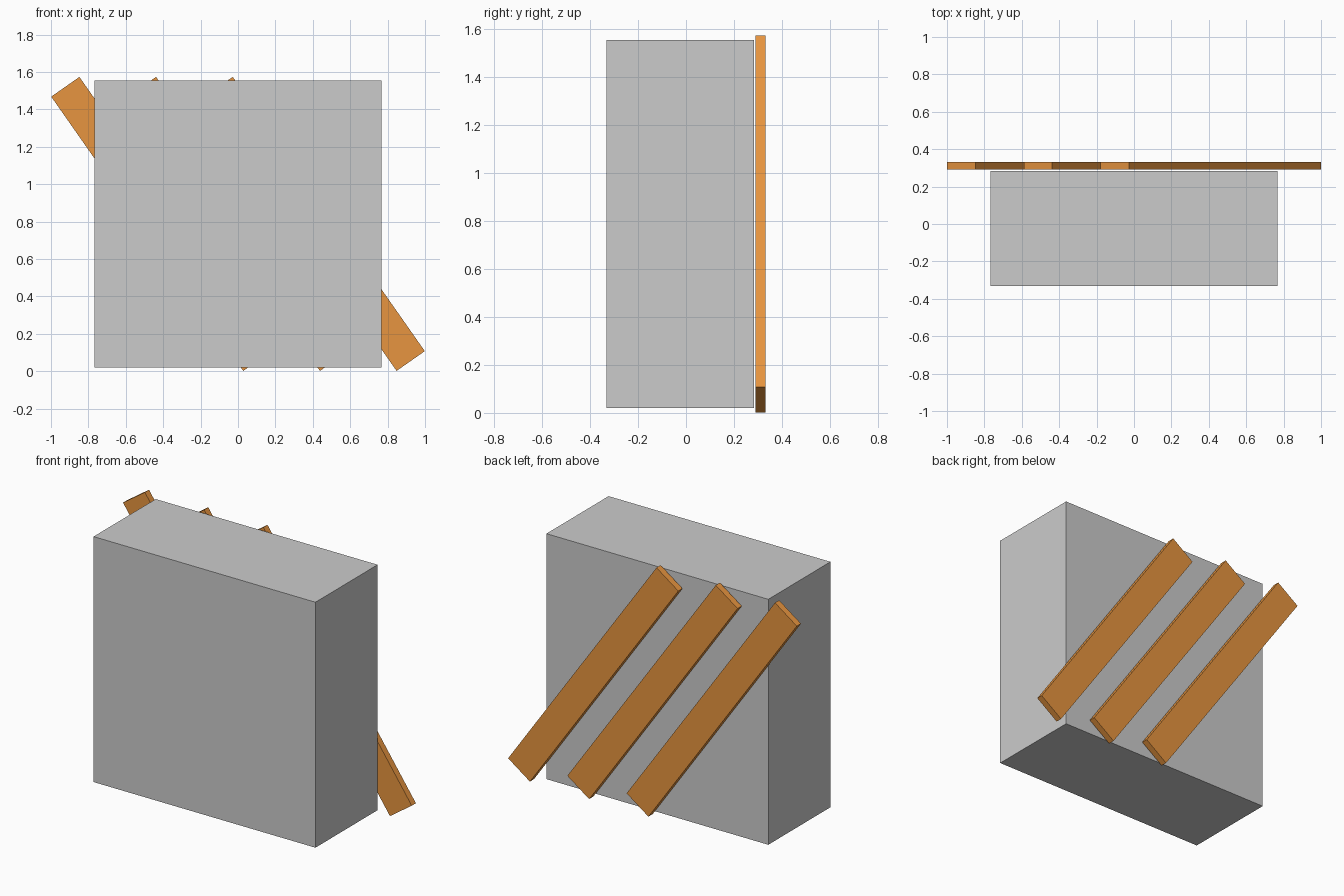
import bpy
from math import radians

if "Cube" in bpy.data.objects:
    bpy.data.objects.remove(bpy.data.objects["Cube"])


def box(name, size, location, angle=0.0):
    bpy.ops.mesh.primitive_cube_add(size=1, location=location, rotation=(0, angle, 0))
    obj = bpy.context.object
    obj.name = name
    obj.scale = size
    bpy.ops.object.transform_apply(location=False, rotation=False, scale=True)
    return obj


orange = bpy.data.materials.new("orange_paint")
orange.diffuse_color = (0.8, 0.3, 0.05, 1)
orange.use_nodes = True
orange.node_tree.nodes["Principled BSDF"].inputs["Base Color"].default_value = orange.diffuse_color

MID_Z = 0.788

# Solid grey block
box("block", (1.535, 0.614, 1.535), (0, -0.024, MID_Z))

# Three slanted slats just behind the block's back face
for i in range(3):
    slat = box(f"slat_{i + 1}", (0.184, 0.041, 1.79),
               ((i - 1) * 0.41, 0.311, MID_Z), radians(-35))
    slat.data.materials.append(orange)
